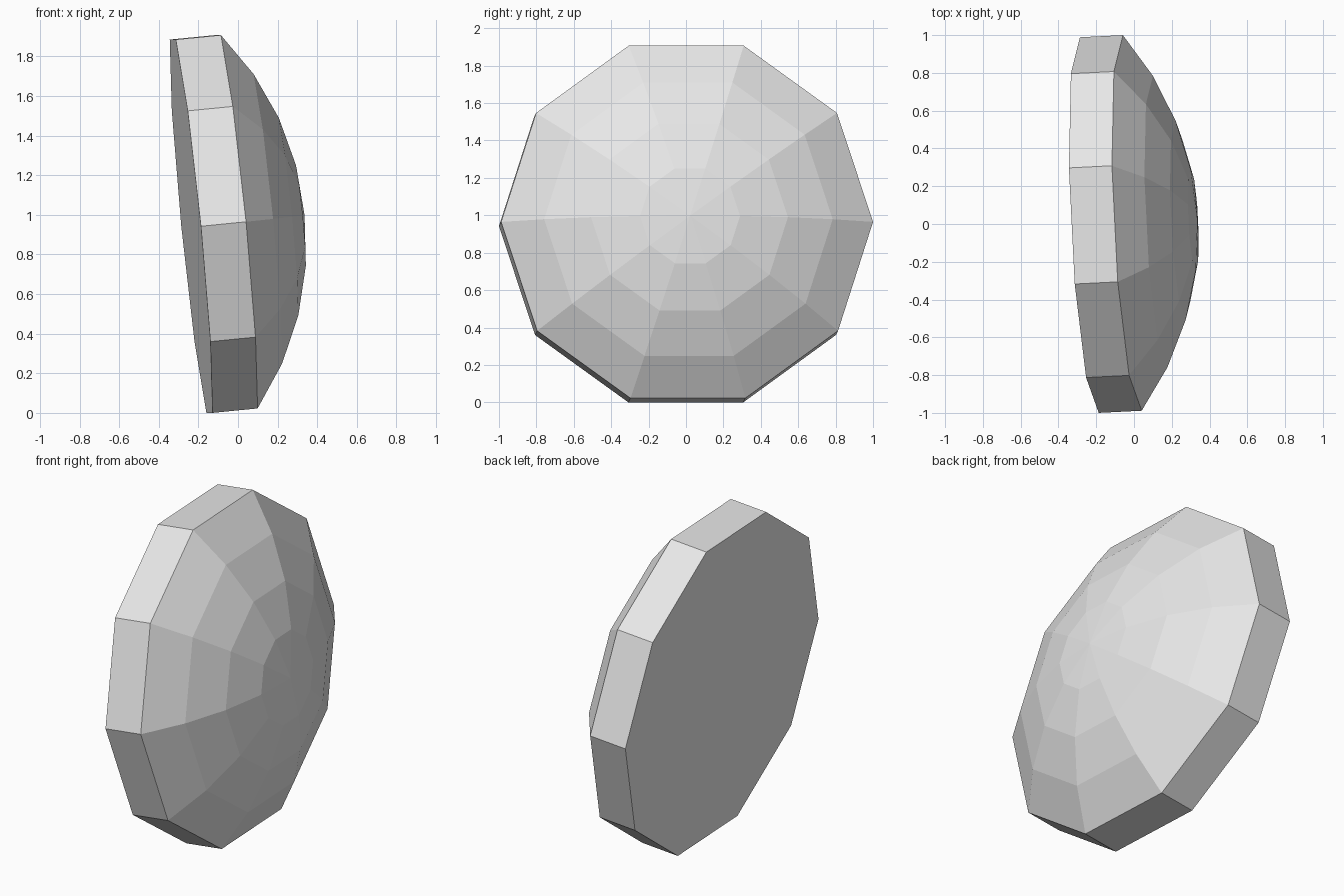
import bpy, bmesh, math
from mathutils import Vector

cube = bpy.data.objects.get("Cube")
if cube:
    bpy.data.objects.remove(cube)

SIDES = 10
RIM_RADIUS = 0.9955
RIM_DEPTH = 0.229
DOME_HEIGHT = 0.347
DOME_RINGS = 4

grey = bpy.data.materials.new("light_grey")
grey.use_nodes = True
grey.diffuse_color = (0.8, 0.8, 0.8, 1)
grey.node_tree.nodes["Principled BSDF"].inputs["Base Color"].default_value = grey.diffuse_color

# Profile: straight rim, then a spherical cap in equal angular steps
sphere_radius = (RIM_RADIUS**2 + DOME_HEIGHT**2) / (2 * DOME_HEIGHT)
cap_angle = math.asin(RIM_RADIUS / sphere_radius)
profile = [(RIM_RADIUS, -RIM_DEPTH)]
for i in range(DOME_RINGS):
    a = cap_angle * (1 - i / DOME_RINGS)
    profile.append((sphere_radius * math.sin(a),
                    sphere_radius * (math.cos(a) - 1) + DOME_HEIGHT))

bm = bmesh.new()
rings = []
for r, h in profile:
    angles = [math.tau * k / SIDES for k in range(SIDES)]
    rings.append([bm.verts.new((r * math.cos(a), r * math.sin(a), h)) for a in angles])
apex = bm.verts.new((0, 0, DOME_HEIGHT))

# Flat back, rim and dome bands, closing fan
bm.faces.new(reversed(rings[0]))
for k in range(SIDES):
    n = (k + 1) % SIDES
    for low, high in zip(rings, rings[1:]):
        bm.faces.new((low[k], low[n], high[n], high[k]))
    bm.faces.new((rings[-1][k], rings[-1][n], apex))

mesh = bpy.data.meshes.new("faceted_dome")
bm.to_mesh(mesh)
bm.free()
mesh.materials.append(grey)

# Dome faces +x, tilted slightly upward and backward
dome = bpy.data.objects.new("faceted_dome", mesh)
bpy.context.collection.objects.link(dome)
dome.rotation_euler = Vector((1, 0.05, 0.0985)).to_track_quat('Z', 'Y').to_euler()
dome.location = (-0.009, 0.0057, 0.9647)
